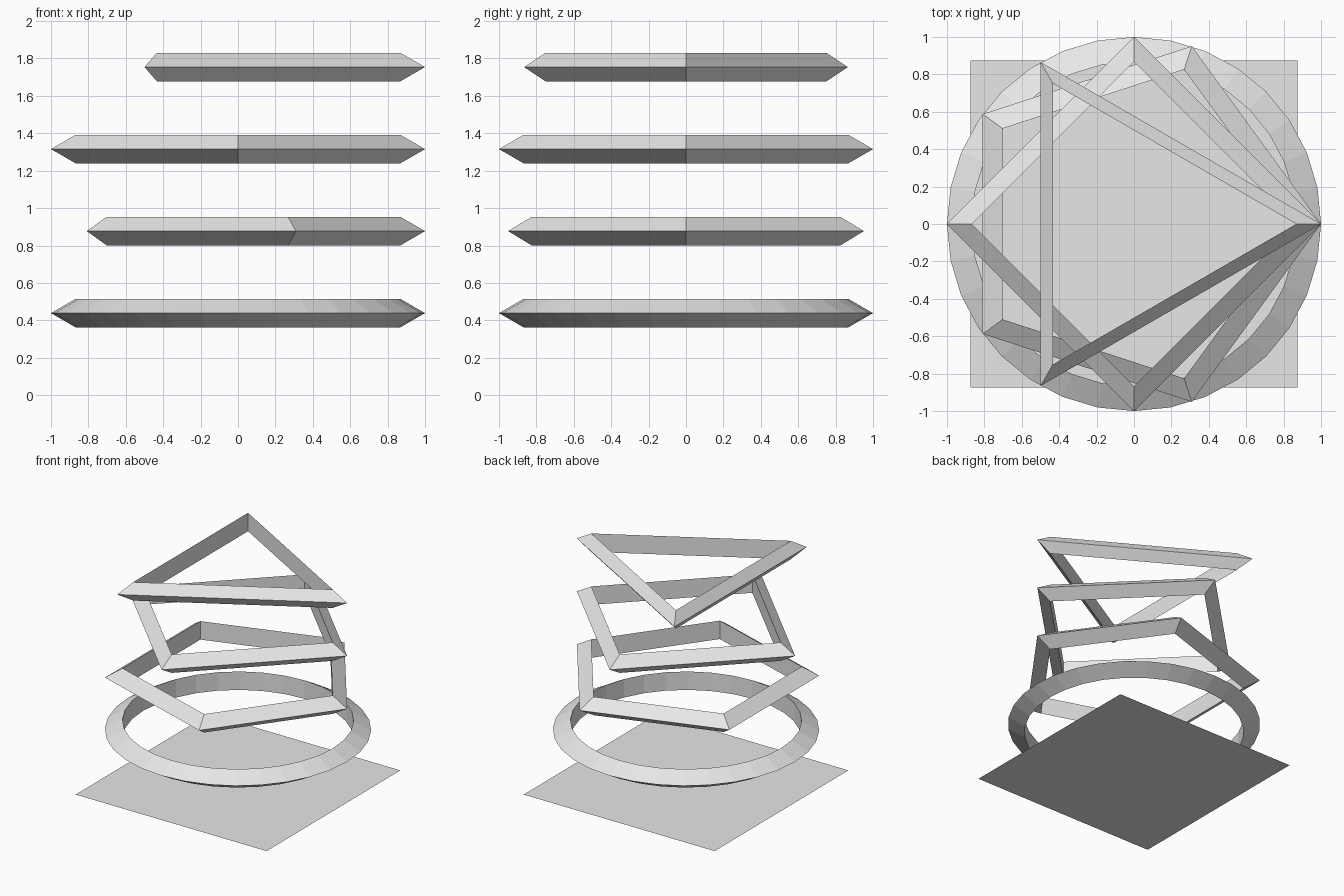
import bpy
import bmesh
from math import cos, sin, pi

old = bpy.data.objects.get("Cube")
if old:
    bpy.data.objects.remove(old, do_unlink=True)

grey = bpy.data.materials.new("light_grey")
grey.use_nodes = True
grey.diffuse_color = (0.8, 0.8, 0.8, 1)
grey.node_tree.nodes["Principled BSDF"].inputs["Base Color"].default_value = (0.8, 0.8, 0.8, 1)

MAJOR, MINOR = 0.912, 0.088   # ring radius and tube radius
STEP = 0.4385                 # height between levels


def add_object(name, bm, z):
    mesh = bpy.data.meshes.new(name)
    bm.to_mesh(mesh)
    bm.free()
    mesh.materials.append(grey)
    obj = bpy.data.objects.new(name, mesh)
    obj.location.z = z
    bpy.context.collection.objects.link(obj)


def ring(name, sides, z):
    """Flat-shaded torus with a triangular tube pointing outwards."""
    bm = bmesh.new()
    loops = []
    for i in range(sides):
        a = 2 * pi * i / sides
        loop = []
        for j in range(3):
            b = 2 * pi * j / 3
            r = MAJOR + MINOR * cos(b)
            loop.append(bm.verts.new((r * cos(a), r * sin(a), MINOR * sin(b))))
        loops.append(loop)
    for i in range(sides):
        p, q = loops[i], loops[(i + 1) % sides]
        for j in range(3):
            k = (j + 1) % 3
            bm.faces.new((p[j], q[j], q[k], p[k]))
    add_object(name, bm, z)


# Ground plate
bm = bmesh.new()
bmesh.ops.create_grid(bm, x_segments=1, y_segments=1, size=0.875)
add_object("base_plate", bm, 0)

# Stacked frames, from round at the bottom to triangular at the top
frames = [("round_ring", 32), ("pentagon_frame", 5),
          ("square_frame", 4), ("triangle_frame", 3)]
for level, (name, sides) in enumerate(frames, 1):
    ring(name, sides, level * STEP)
